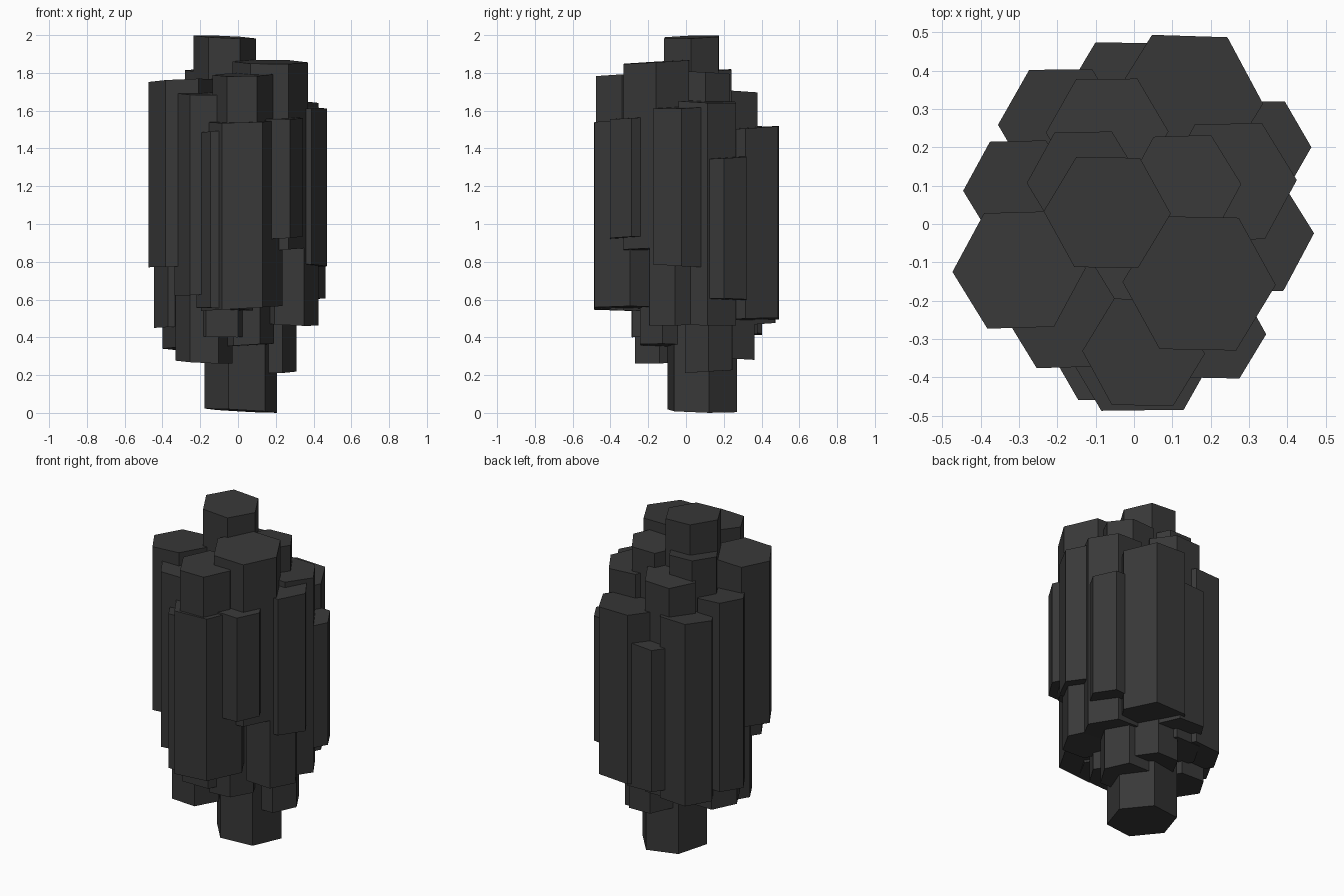
import bpy, bmesh, math, random

random.seed(4)
cube = bpy.data.objects.get("Cube")
if cube:
    bpy.data.objects.remove(cube, do_unlink=True)

# One dark stone colour for the whole cluster
stone = bpy.data.materials.new("dark basalt")
stone.use_nodes = True
colour = (0.04, 0.04, 0.04, 1)
stone.diffuse_color = colour
shader = stone.node_tree.nodes["Principled BSDF"]
shader.inputs["Base Color"].default_value = colour
shader.inputs["Roughness"].default_value = 0.9

SIDES = 6


def column(name, x, y, radius, bottom, top, turn=0):
    """Six-sided stone column with slightly sloping, broken ends."""
    turn = math.radians(turn + random.uniform(-2, 2))
    low_dir, high_dir = random.uniform(0, math.tau), random.uniform(0, math.tau)
    slope = radius * 0.06
    bm = bmesh.new()
    lower, upper = [], []
    for i in range(SIDES):
        angle = turn + math.tau * i / SIDES
        px = x + radius * math.cos(angle)
        py = y + radius * math.sin(angle)
        lift = slope * (1 - math.cos(angle - low_dir))
        drop = slope * (1 - math.cos(angle - high_dir))
        lower.append(bm.verts.new((px, py, bottom + lift)))
        upper.append(bm.verts.new((px, py, top - drop)))
    bm.faces.new(reversed(lower))
    bm.faces.new(upper)
    for i in range(SIDES):
        j = (i + 1) % SIDES
        bm.faces.new((lower[i], lower[j], upper[j], upper[i]))
    mesh = bpy.data.meshes.new(name)
    bm.to_mesh(mesh)
    bm.free()
    mesh.materials.append(stone)
    obj = bpy.data.objects.new(name, mesh)
    bpy.context.collection.objects.link(obj)
    return obj


# Core columns, the tallest and the lowest
column("centre_peak_column", -.07, .03, .166, .4, 2)
column("bottom_core_column", .015, .085, .195, 0, 1.2, turn=12)
column("front_core_column", -.09, -.14, .17, .4, 1.68)

# Tall inner columns
column("front_left_tall_column", .17, -.155, .2, .85, 1.87)
column("front_tall_column", .025, -.335, .16, .85, 1.8)
column("left_inner_column", .13, .1, .15, .5, 1.81)
column("right_inner_column", -.13, .11, .15, .5, 1.82)
column("back_inner_column", -.07, .24, .16, .4, 1.71)
column("left_shoulder_column", .25, .11, .175, .46, 1.66)

# Outer ring columns
column("front_slab_column", .02, -.3, .215, .54, 1.56)
column("front_side_column", -.07, -.33, .15, .54, 1.5)
column("front_right_column", -.18, -.24, .155, .62, 1.7)
column("right_slab_column", -.3, -.12, .174, .77, 1.77)
column("right_back_column", -.3, .09, .146, .45, 1.6)
column("back_right_column", -.19, .26, .165, .41, 1.52)
column("back_column", -.02, .33, .165, .46, 1.35)
column("back_left_slab_column", .14, .32, .197, .48, 1.52)
column("left_back_column", .325, .2, .138, .59, 1.36)
column("left_slab_column", .3, -.03, .17, .77, 1.63)
column("front_left_short_column", .21, -.285, .135, .92, 1.57)

# Short hanging columns at the underside
column("lower_left_column", .165, .12, .145, .21, .9)
column("lower_right_column", -.18, -.14, .15, .26, 1)
column("lower_right_back_column", -.25, .08, .15, .33, 1)
column("lower_back_column", .06, .24, .14, .28, 1)
column("lower_front_column", .05, -.12, .14, .35, 1)
column("lower_left_shoulder_column", .27, -.06, .155, .46, 1)
